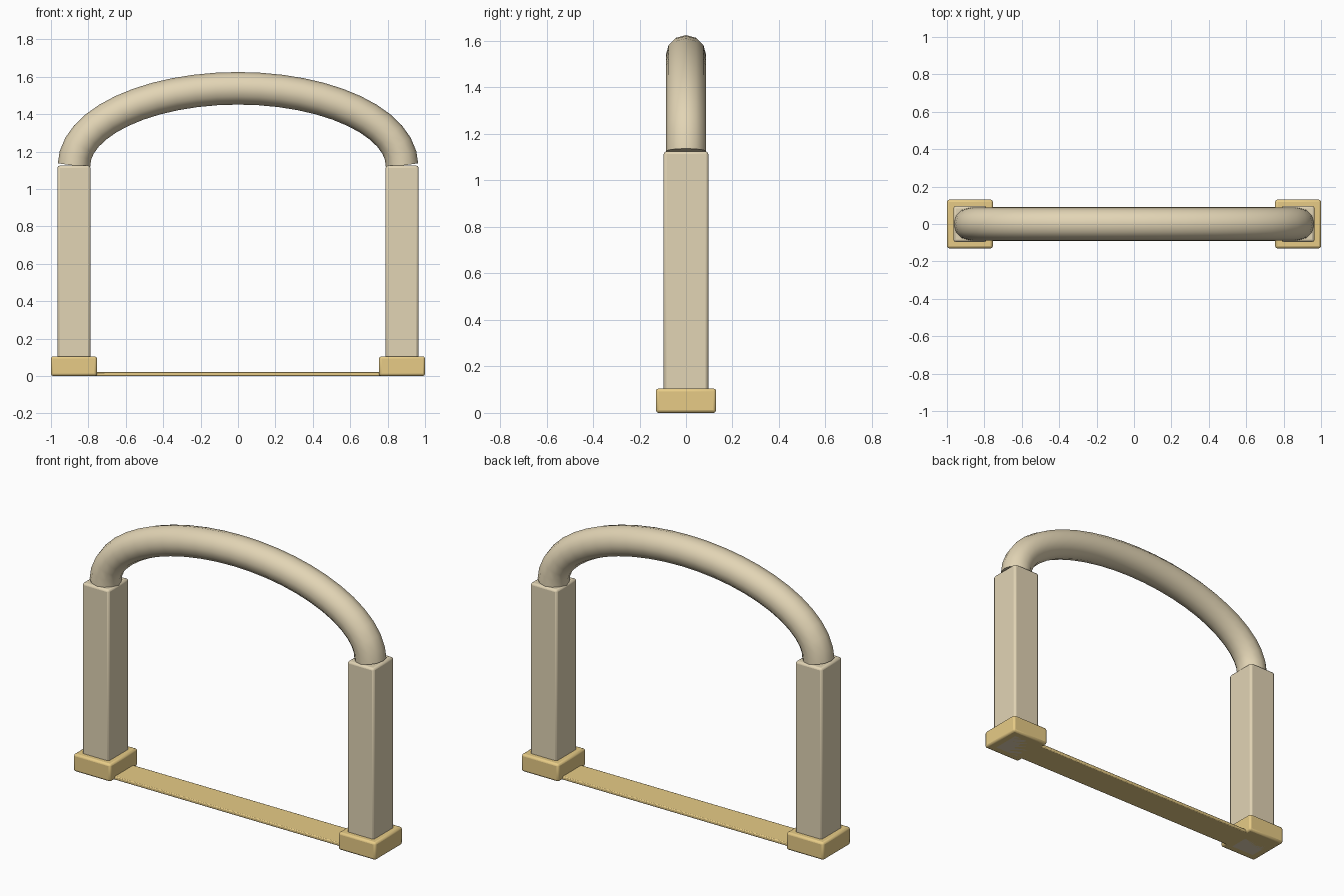
import bpy
import math

if "Cube" in bpy.data.objects:
    bpy.data.objects.remove(bpy.data.objects["Cube"])


def material(name, rgb):
    m = bpy.data.materials.new(name)
    m.diffuse_color = (*rgb, 1)
    m.use_nodes = True
    m.node_tree.nodes["Principled BSDF"].inputs["Base Color"].default_value = m.diffuse_color
    return m


stone = material("sandstone", (0.76, 0.66, 0.46))
gold = material("gold_trim", (0.80, 0.60, 0.24))


def box(name, x, size, z0, mat, bevel):
    """Bevelled box standing on z0, centred on y = 0."""
    bpy.ops.mesh.primitive_cube_add(size=1, location=(x, 0, z0 + size[2] / 2))
    ob = bpy.context.object
    ob.name = name
    ob.scale = size
    bpy.ops.object.transform_apply(location=False, rotation=False, scale=True)
    mod = ob.modifiers.new("bevel", 'BEVEL')
    mod.width = bevel
    mod.segments = 2
    ob.data.materials.append(mat)
    bpy.ops.object.shade_smooth_by_angle(angle=math.radians(35))
    return ob


# Posts and their footings
POST_X, POST_TOP = 0.877, 1.125
for side, sx in (("left", -1), ("right", 1)):
    box(side + "_post", sx * POST_X, (0.176, 0.192, POST_TOP), 0, stone, 0.012)
    box(side + "_footing", sx * POST_X, (0.246, 0.26, 0.105), 0, gold, 0.012)

# Threshold strip between the posts
box("threshold", 0, (2 * POST_X, 0.18, 0.02), 0, gold, 0.005)

# Arch: round tube swept along a half ellipse
SEGMENTS, RADIUS, RISE = 24, 0.087, 0.413
curve = bpy.data.curves.new("arch", 'CURVE')
curve.dimensions = '3D'
curve.bevel_depth = RADIUS
curve.bevel_resolution = 4
curve.use_fill_caps = True
path = curve.splines.new('POLY')
path.points.add(SEGMENTS)
for i, p in enumerate(path.points):
    a = math.pi * i / SEGMENTS
    p.co = (-POST_X * math.cos(a), 0, POST_TOP + RISE * math.sin(a), 1)
arch = bpy.data.objects.new("arch", curve)
bpy.context.collection.objects.link(arch)
curve.materials.append(stone)

# Turn the arch into a smooth mesh
bpy.ops.object.select_all(action='DESELECT')
arch.select_set(True)
bpy.context.view_layer.objects.active = arch
bpy.ops.object.convert(target='MESH')
bpy.context.object.name = "arch"
bpy.ops.object.shade_smooth_by_angle(angle=math.radians(45))
